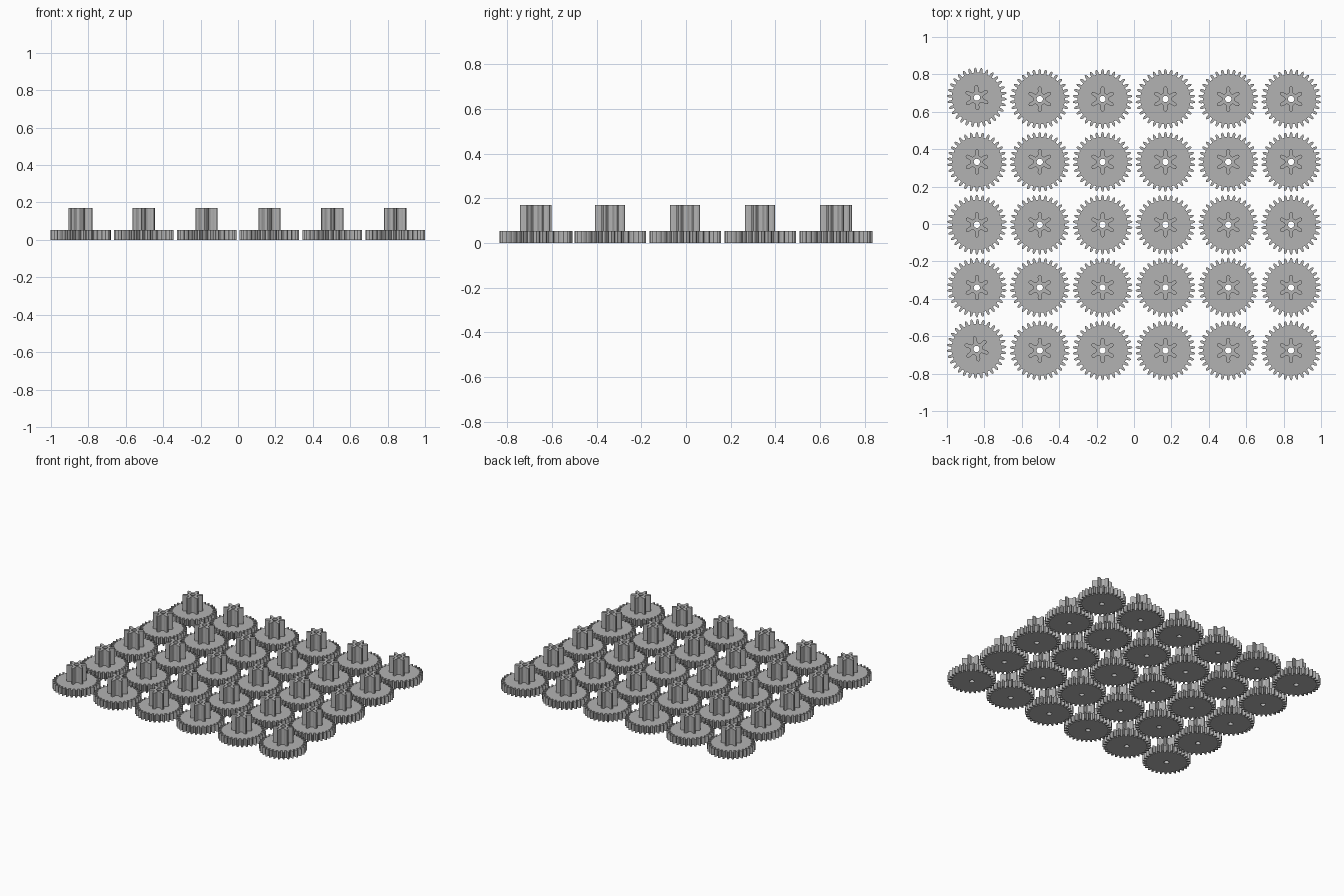
import bpy, bmesh, math

if "Cube" in bpy.data.objects:
    bpy.data.objects.remove(bpy.data.objects["Cube"])

PITCH = 0.336
WHEEL_TOP, PINION_TOP = 0.053, 0.17
HOLE_R = 0.017

grey = bpy.data.materials.new("plain grey")
grey.diffuse_color = (0.45, 0.45, 0.45, 1)
grey.use_nodes = True
grey.node_tree.nodes["Principled BSDF"].inputs["Base Color"].default_value = grey.diffuse_color


def tooth_outline(count, phase, profile):
    """Repeat one tooth, given as (radius, fraction of pitch), around a circle."""
    pts = []
    step = 2 * math.pi / count
    for i in range(count):
        for r, f in profile:
            a = phase + (i + f) * step
            pts.append((r * math.cos(a), r * math.sin(a)))
    return pts


def circle(r, n):
    return [(r * math.cos(2 * math.pi * i / n), r * math.sin(2 * math.pi * i / n))
            for i in range(n)]


def mirrored(half):
    """Complete a tooth profile from its rising flank."""
    return half + [(r, -f) for r, f in reversed(half) if f != 0]


# Tooth shapes: slim rounded wheel leaves and thick rounded pinion leaves
wheel_profile = mirrored([(0.134, -0.27), (0.146, -0.25), (0.153, -0.19),
                          (0.158, -0.10), (0.160, 0)])
pinion_profile = mirrored([(0.034, -0.38), (0.036, -0.29), (0.045, -0.215),
                           (0.056, -0.185), (0.063, -0.13), (0.067, -0.05)])
wheel_outline = tooth_outline(30, math.pi / 2, wheel_profile)
pinion_outline = tooth_outline(6, math.pi / 2, pinion_profile)
hole = circle(HOLE_R, 24)


def loop(bm, pts, z):
    verts = [bm.verts.new((x, y, z)) for x, y in pts]
    edges = [bm.edges.new((verts[i], verts[(i + 1) % len(verts)]))
             for i in range(len(verts))]
    return verts, edges


def wall(bm, low, high, inward=False):
    n = len(low)
    for i in range(n):
        j = (i + 1) % n
        quad = [low[i], low[j], high[j], high[i]]
        bm.faces.new(quad[::-1] if inward else quad)


def cap(bm, edges, up):
    """Fill the area between an outer and an inner outline."""
    res = bmesh.ops.triangle_fill(bm, edges=edges, use_beauty=True)
    for f in [g for g in res["geom"] if isinstance(g, bmesh.types.BMFace)]:
        f.normal_update()
        if (f.normal.z > 0) != up:
            f.normal_flip()


def finish(bm, name):
    mesh = bpy.data.meshes.new(name)
    bm.to_mesh(mesh)
    bm.free()
    mesh.materials.append(grey)
    return mesh


# Wheel: toothed disc, its top is open under the pinion
bm = bmesh.new()
lo, lo_e = loop(bm, wheel_outline, 0)
hi, hi_e = loop(bm, wheel_outline, WHEEL_TOP)
hl, hl_e = loop(bm, hole, 0)
seat, seat_e = loop(bm, pinion_outline, WHEEL_TOP)
wall(bm, lo, hi)
cap(bm, lo_e + hl_e, False)
cap(bm, hi_e + seat_e, True)
wheel_mesh = finish(bm, "wheel")

# Pinion: six leaves on top, with the bore running down through the wheel
bm = bmesh.new()
lo, lo_e = loop(bm, pinion_outline, WHEEL_TOP)
hi, hi_e = loop(bm, pinion_outline, PINION_TOP)
hl, hl_e = loop(bm, hole, 0)
hh, hh_e = loop(bm, hole, PINION_TOP)
wall(bm, lo, hi)
wall(bm, hl, hh, inward=True)
cap(bm, hi_e + hh_e, True)
pinion_mesh = finish(bm, "pinion")

# Grid of gears; the left column sits slightly askew at its corners
corners = {(0, 0): (-0.002, 0.008, 10), (0, 4): (0, 0.008, 3)}
for col in range(6):
    for row in range(5):
        dx, dy, turn = corners.get((col, row), (0, 0, 0))
        for mesh in (wheel_mesh, pinion_mesh):
            ob = bpy.data.objects.new(f"{mesh.name}_{col + 1}_{row + 1}", mesh)
            ob.location = ((col - 2.5) * PITCH + dx, (row - 2) * PITCH - 0.004 + dy, 0)
            ob.rotation_euler.z = math.radians(turn)
            bpy.context.scene.collection.objects.link(ob)
